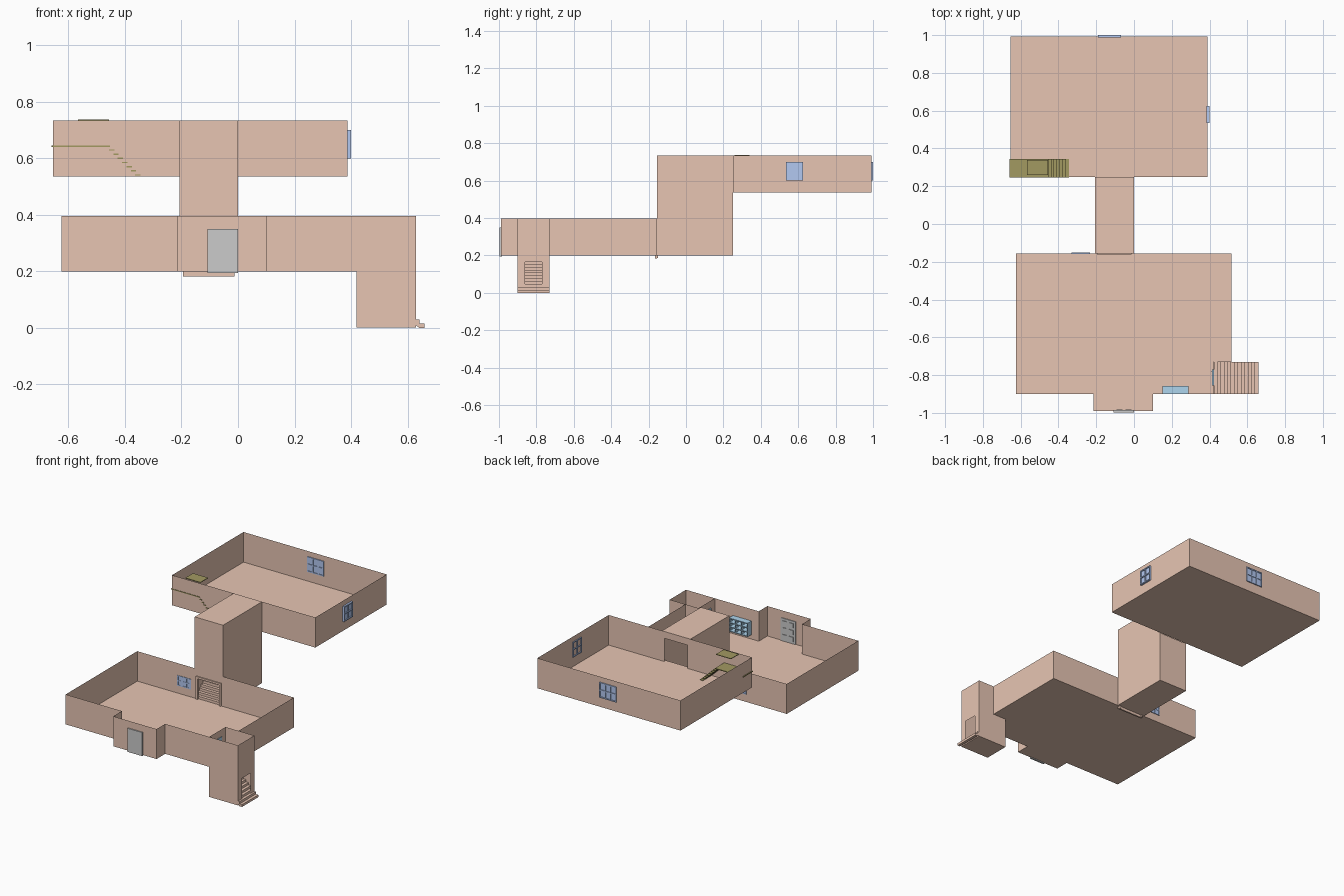
import bpy

if "Cube" in bpy.data.objects:
    bpy.data.objects.remove(bpy.data.objects["Cube"])


def material(name, rgb):
    m = bpy.data.materials.new(name)
    m.diffuse_color = (*rgb, 1)
    m.use_nodes = True
    m.node_tree.nodes["Principled BSDF"].inputs["Base Color"].default_value = m.diffuse_color
    return m


BRICK = material("clay_wall", (0.80, 0.56, 0.45))
GLASS = material("blue_glass", (0.45, 0.58, 0.88))
SHELF = material("light_blue", (0.42, 0.66, 0.85))
OLIVE = material("olive", (0.36, 0.32, 0.12))


def mesh(name, verts, faces, mat=None):
    me = bpy.data.meshes.new(name)
    me.from_pydata(verts, [], faces)
    ob = bpy.data.objects.new(name, me)
    bpy.context.collection.objects.link(ob)
    if mat:
        me.materials.append(mat)
    return ob


def boxes(name, items, mat=None):
    """One object made from several (x0, x1, y0, y1, z0, z1) blocks."""
    vs, fs = [], []
    for x0, x1, y0, y1, z0, z1 in items:
        n = len(vs)
        vs += [(x, y, z) for z in (z0, z1) for x, y in ((x0, y0), (x1, y0), (x1, y1), (x0, y1))]
        fs += [[n + i for i in f] for f in ((3, 2, 1, 0), (4, 5, 6, 7), (0, 1, 5, 4),
                                            (1, 2, 6, 5), (2, 3, 7, 6), (3, 0, 4, 7))]
    return mesh(name, vs, fs, mat)


def room(name, pts, z0, z1, skip=(), holes={}, roof=False):
    """Thin-walled room on a footprint; holes[edge] = (start, end, bottom, top)."""
    vs = [(x, y, z0) for x, y in pts]
    fs = [list(range(len(pts)))[::-1]]
    if roof:
        fs.append([len(vs) + i for i in range(len(pts))])
        vs += [(x, y, z1) for x, y in pts]
    for i, (ax, ay) in enumerate(pts):
        if i in skip:
            continue
        bx, by = pts[(i + 1) % len(pts)]
        length = abs(bx - ax) + abs(by - ay)
        parts = [(0, length, z0, z1)]
        if i in holes:
            s, e, lo, hi = holes[i]
            parts = [(0, s, z0, z1), (e, length, z0, z1), (s, e, z0, lo), (s, e, hi, z1)]
        for s, e, lo, hi in parts:
            if e - s < 1e-4 or hi - lo < 1e-4:
                continue
            n = len(vs)
            for t, z in ((s, lo), (e, lo), (e, hi), (s, hi)):
                k = t / length
                vs.append((ax + (bx - ax) * k, ay + (by - ay) * k, z))
            fs.append([n, n + 1, n + 2, n + 3])
    return mesh(name, vs, fs, BRICK)


def orient(axis, a0, a1, d0, d1, z0, z1):
    return (a0, a1, d0, d1, z0, z1) if axis == "x" else (d0, d1, a0, a1, z0, z1)


def frame(axis, a0, a1, d0, d1, z0, z1, w, cols=1, rows=1):
    """Bars of a frame running along the given axis, with inner dividers."""
    out = []
    for i in range(cols + 1):
        a = a0 + (a1 - a0 - w) * i / cols
        out.append(orient(axis, a, a + w, d0, d1, z0, z1))
    for i in range(rows + 1):
        z = z0 + (z1 - z0 - w) * i / rows
        out.append(orient(axis, a0 + w, a1 - w, d0, d1, z, z + w))
    return out


def window(name, axis, a0, a1, d0, d1, z0, z1, cols, rows):
    mid = (d0 + d1) / 2
    pane = orient(axis, a0 + .004, a1 - .004, mid - .002, mid + .002, z0 + .004, z1 - .004)
    boxes(name, frame(axis, a0, a1, d0, d1, z0, z1, .007, cols, rows) + [pane], GLASS)


def flight(name, axis, start, end, z0, z1, n, c0, c1):
    """Stepped profile with a sloping underside, extruded between c0 and c1."""
    run, rise = (end - start) / n, (z1 - z0) / n
    prof = [(start, z0)]
    for i in range(n):
        prof += [(start + run * i, z0 + rise * (i + 1)), (start + run * (i + 1), z0 + rise * (i + 1))]
    prof += [(end, z1 - rise * 1.5), (start + run, z0)]
    m = len(prof)
    vs = [(a, c, z) if axis == "x" else (c, a, z) for c in (c0, c1) for a, z in prof]
    fs = [list(range(m)), list(range(m, 2 * m))[::-1]]
    fs += [[i, i + m, (i + 1) % m + m, (i + 1) % m] for i in range(m)]
    return mesh(name, vs, fs, BRICK)


# Lower room, with the front bay and the notch for the entry shaft
room("lower_room", [(-.625, -.9), (-.215, -.9), (-.215, -.99), (.1, -.99), (.1, -.9), (.42, -.9),
                    (.42, -.73), (.515, -.73), (.515, -.155), (0, -.155), (-.207, -.155),
                    (-.625, -.155)], .2, .397, skip=(5, 9))
# Entry shaft with an outer doorway and an inner doorway at the stair top
room("entry_shaft", [(.42, -.9), (.63, -.9), (.63, -.73), (.42, -.73)], .002, .397,
     holes={1: (.04, .13, .03, .165)})
flight("entry_stairs", "x", .66, .424, 0, .2, 13, -.9, -.731)
# Stair tower joining the floors
room("stair_tower", [(-.207, -.155), (0, -.155), (0, .25), (-.207, .25)], .2, .735,
     holes={0: (.025, .182, .2, .335), 2: (.02, .187, .535, .69)}, roof=True)
flight("tower_stairs", "y", -.15, .248, .2, .535, 20, -.205, -.002)
# Upper room
room("upper_room", [(-.655, .25), (-.207, .25), (0, .25), (.388, .25), (.388, .993), (-.655, .993)],
     .537, .735, skip=(1,))

# Frame around the lower tower doorway, with its low threshold
boxes("tower_door_frame", [(-.195, -.182, -.162, -.15, .185, .35), (-.025, -.012, -.162, -.15, .185, .35),
                           (-.182, -.025, -.162, -.15, .337, .35), (-.195, -.012, -.165, -.155, .183, .2)],
      BRICK)

# Grey front door with small raised panels on the inside
door = [(-.108, 0, -.997, -.985, .195, .35)]
for x in (-.092, -.044):
    for z in (.215, .26, .305):
        door.append((x, x + .03, -.985, -.981, z, z + .03))
boxes("front_door", door)
# Blue door at the stair top
boxes("inner_door", [(.413, .423, -.855, -.77, .2, .35), (.408, .413, -.782, -.777, .27, .276)], SHELF)

# Windows
window("rear_window", "x", -.19, -.068, .987, 1.0, .6, .7, 3, 2)
window("side_window", "y", .535, .625, .383, .4, .6, .7, 2, 2)
window("lower_window", "x", -.332, -.232, -.158, -.15, .25, .318, 3, 2)

# Wall shelf in the lower room
boxes("wall_shelf", frame("x", .152, .288, -.897, -.858, .23, .32, .006, 3, 3)
      + [(.152, .288, -.899, -.896, .23, .32)], SHELF)

# Olive stair in the upper room: loose treads, landing, and roof hatch
treads = [(-.364 - .0155 * i, -.345 - .0155 * i, .247, .345, .539 + .0148 * i, .5435 + .0148 * i)
          for i in range(7)]
boxes("upper_treads", treads, OLIVE)
boxes("upper_landing", [(-.66, -.453, .247, .345, .641, .646)], OLIVE)
boxes("roof_hatch", [(-.566, -.456, .26, .34, .733, .737)], OLIVE)
